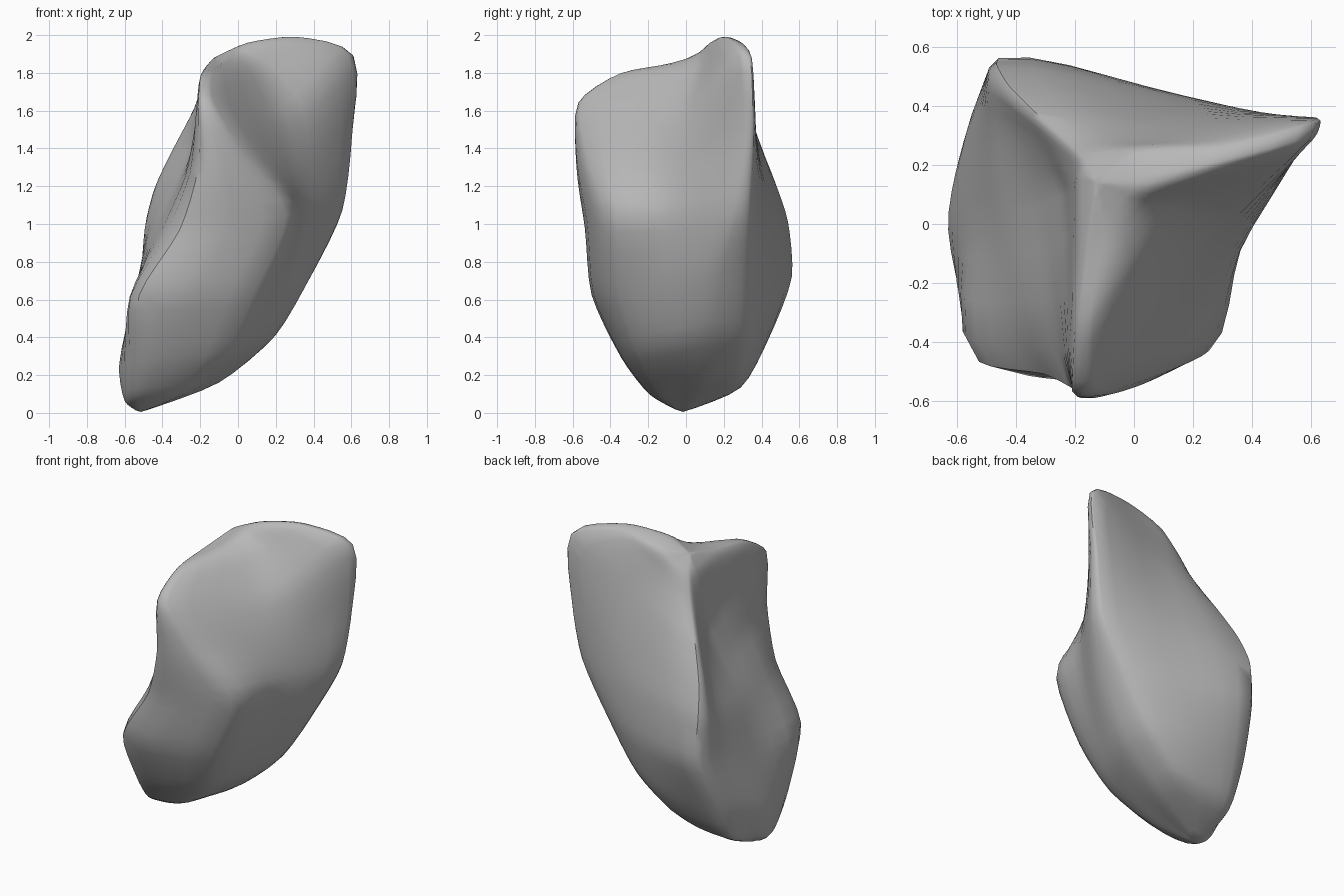
import bpy, bmesh
from mathutils import Vector

if "Cube" in bpy.data.objects:
    bpy.data.objects.remove(bpy.data.objects["Cube"], do_unlink=True)

top_pole = Vector((-.13, .14, 1.88))
bottom_pole = Vector((-.52, -.02, 0))
STEPS = 4


def rib(*points):
    """One line running from the crown, over an edge or hollow, to the foot."""
    return [top_pole] + [Vector(p) for p in points] + [bottom_pole]


def curve_between(before, start, end, after, t):
    """Smooth curve through start and end, with tangents scaled to the span."""
    span = (end - start).length * 0.7
    tangent_in = (end - before).normalized() * span
    tangent_out = (after - start).normalized() * span
    return (start * (2*t**3 - 3*t**2 + 1) + tangent_in * (t**3 - 2*t**2 + t)
            + end * (3*t**2 - 2*t**3) + tangent_out * (t**3 - t**2))


def smooth_line(points, closed):
    """Resample a row of points along a smooth curve."""
    count = len(points)
    result = []
    for i in range(count if closed else count - 1):
        if closed:
            around = [points[(i + k) % count] for k in (-1, 0, 1, 2)]
        else:
            around = [points[min(max(i + k, 0), count - 1)] for k in (-1, 0, 1, 2)]
        result += [curve_between(*around, step / STEPS) for step in range(STEPS)]
    return result if closed else result + [points[-1]]


# Thin fin on the left: its front and back edges
fin_front = rib((.05, .14, 1.96), (.3, .2, 1.99), (.59, .28, 1.9), (.6, .31, 1.45),
                (.55, .25, 1.07), (.4, .15, .75), (.2, .12, .41), (-.1, .1, .16))
fin_back = rib((0, .24, 1.91), (.3, .27, 1.97), (.61, .35, 1.88), (.59, .36, 1.45),
               (.53, .34, 1.07), (.36, .33, .75), (.14, .32, .41), (-.12, .26, .18))
# Broad back face, then the ridge behind and its side
back_face = rib((-.06, .25, 1.85), (0, .28, 1.78), (.12, .33, 1.62), (.12, .39, 1.35),
                (.08, .45, 1.05), (0, .47, .7), (-.15, .41, .38), (-.3, .28, .14))
back_ridge = rib((-.17, .22, 1.78), (-.23, .28, 1.61), (-.34, .38, 1.4), (-.43, .47, 1.2),
                 (-.47, .54, 1), (-.46, .56, .72), (-.5, .43, .4), (-.52, .28, .13))
ridge_side = rib((-.18, .18, 1.79), (-.22, .2, 1.62), (-.3, .26, 1.4), (-.39, .31, 1.2),
                 (-.48, .33, .96), (-.53, .33, .68), (-.59, .23, .33), (-.57, .12, .1))
# Hollow on the right side
right_hollow = rib((-.19, .15, 1.78), (-.21, .1, 1.62), (-.24, .1, 1.4), (-.32, .06, 1.2),
                   (-.45, .03, .95), (-.55, 0, .62), (-.63, -.02, .25), (-.6, -.02, .06))
# Front buttress: both edges, spreading towards the foot
front_right = rib((-.17, -.1, 1.83), (-.2, -.36, 1.78), (-.21, -.56, 1.64), (-.21, -.56, 1.3),
                  (-.31, -.51, .97), (-.53, -.47, .62), (-.53, -.32, .28), (-.54, -.18, .09))
front_left = rib((-.1, -.05, 1.85), (-.14, -.34, 1.8), (-.13, -.56, 1.64), (.04, -.53, 1.37),
                 (.26, -.43, 1.05), (.09, -.41, .64), (-.06, -.3, .32), (-.29, -.17, .11))
# Shallow hollow between the buttress and the fin
left_hollow = rib((-.01, .07, 1.91), (.13, .05, 1.82), (.26, -.04, 1.57), (.32, -.09, 1.3),
                  (.36, -.09, 1.04), (.27, -.1, .7), (.12, -.07, .37), (-.18, -.05, .14))

ribs = [fin_front, fin_back, back_face, back_ridge, ridge_side, right_hollow,
        front_right, front_left, left_hollow]
columns = [smooth_line(line, False) for line in ribs]

# Skin the ribs with rings, closed by a fan at each pole
bm = bmesh.new()
rings = []
for row in list(zip(*columns))[1:-1]:
    rings.append([bm.verts.new(p) for p in smooth_line(list(row), True)])
size = len(rings[0])
for upper, lower in zip(rings, rings[1:]):
    for i in range(size):
        j = (i + 1) % size
        bm.faces.new((upper[i], upper[j], lower[j], lower[i]))
for ring, pole in ((rings[0], top_pole), (rings[-1], bottom_pole)):
    tip = bm.verts.new(pole)
    for i in range(size):
        bm.faces.new((ring[i], ring[(i + 1) % size], tip))
bmesh.ops.smooth_vert(bm, verts=bm.verts, factor=0.2,
                      use_axis_x=True, use_axis_y=True, use_axis_z=True)
bmesh.ops.recalc_face_normals(bm, faces=bm.faces)
mesh = bpy.data.meshes.new("rock")
bm.to_mesh(mesh)
bm.free()
rock = bpy.data.objects.new("rock", mesh)
bpy.context.collection.objects.link(rock)

# Plain grey stone
stone = bpy.data.materials.new("grey stone")
stone.use_nodes = True
colour = (.48, .48, .48, 1)
stone.diffuse_color = colour
stone.node_tree.nodes["Principled BSDF"].inputs["Base Color"].default_value = colour
mesh.materials.append(stone)

bpy.ops.object.select_all(action="DESELECT")
rock.select_set(True)
bpy.context.view_layer.objects.active = rock
bpy.ops.object.shade_smooth_by_angle(angle=0.8)
